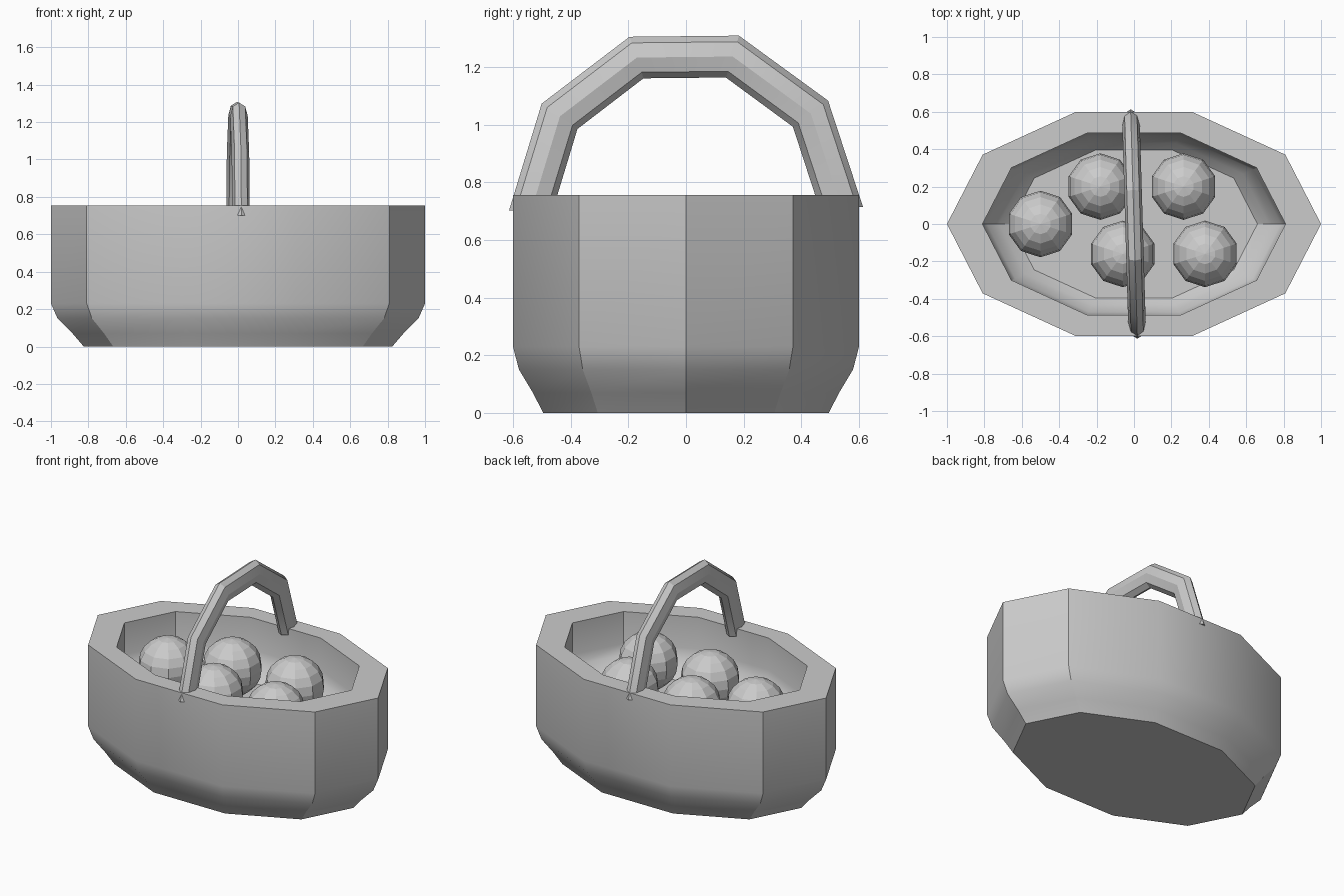
import bpy, bmesh, math
from mathutils import Matrix

if "Cube" in bpy.data.objects:
    bpy.data.objects.remove(bpy.data.objects["Cube"])

SIDES = 10


def make_object(name, bm):
    bmesh.ops.recalc_face_normals(bm, faces=bm.faces)
    mesh = bpy.data.meshes.new(name)
    bm.to_mesh(mesh)
    bm.free()
    ob = bpy.data.objects.new(name, mesh)
    bpy.context.collection.objects.link(ob)
    return ob


def skin(bm, rings):
    """Join a list of point rings into a capped tube."""
    loops = [[bm.verts.new(p) for p in ring] for ring in rings]
    for a, b in zip(loops, loops[1:]):
        n = len(a)
        for i in range(n):
            j = (i + 1) % n
            bm.faces.new((a[i], a[j], b[j], b[i]))
    bm.faces.new(loops[0])
    bm.faces.new(loops[-1])


def smooth(ob, angle):
    bpy.ops.object.select_all(action='DESELECT')
    ob.select_set(True)
    bpy.context.view_layer.objects.active = ob
    bpy.ops.object.shade_smooth_by_angle(angle=math.radians(angle))


# basket: ten-sided oval bowl, profile as (scale, height), outside then inside
profile = [(.825, 0), (.885, .07), (.965, .15), (1, .23), (1, .755),
           (.81, .755), (.81, .55), (.785, .49), (.72, .43), (.66, .388)]
rings = []
for s, z in profile:
    rings.append([(s * math.cos(math.tau * i / SIDES),
                   s * .631 * math.sin(math.tau * i / SIDES), z) for i in range(SIDES)])
bm = bmesh.new()
skin(bm, rings)
smooth(make_object("basket", bm), 30)

# handle: half ring of five straight pieces, eight-sided section
rings = []
for k in range(6):
    a = math.pi * k / 5
    ring = []
    for i in range(8):
        t = math.tau * i / 8
        d = .076 * math.cos(t)
        ring.append((.047 * math.sin(t), (.538 + d) * math.cos(a), (.553 + d) * math.sin(a)))
    rings.append(ring)
bm = bmesh.new()
skin(bm, rings)
handle = make_object("handle", bm)
handle.matrix_world = (Matrix.Translation((0, 0, .708))
                       @ Matrix.Rotation(math.radians(1.7), 4, 'Z')
                       @ Matrix.Rotation(math.radians(.6), 4, 'X'))
smooth(handle, 30)

# balls resting on the basket floor
for n, (x, y) in enumerate([(-.5, 0), (-.18, .2), (.265, .2), (-.06, -.16), (.38, -.16)]):
    bm = bmesh.new()
    bmesh.ops.create_uvsphere(bm, u_segments=10, v_segments=10, radius=.178)
    ball = make_object(f"ball_{n + 1}", bm)
    ball.location = (x, y, .565)
